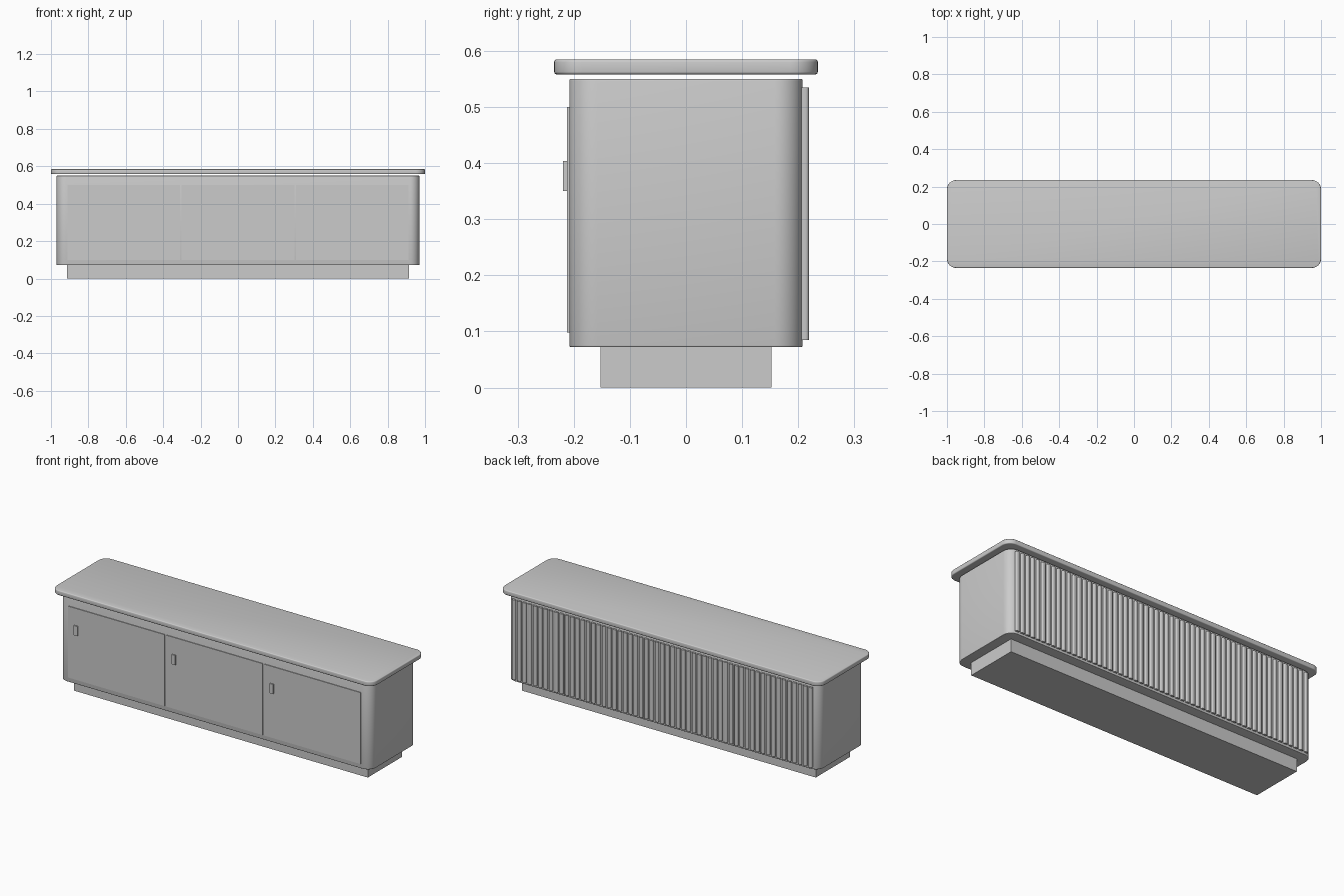
import bpy, bmesh, math

if "Cube" in bpy.data.objects:
    bpy.data.objects.remove(bpy.data.objects["Cube"])

mat = bpy.data.materials.new("light_grey")
mat.diffuse_color = (0.6, 0.6, 0.6, 1)
mat.use_nodes = True
mat.node_tree.nodes["Principled BSDF"].inputs["Base Color"].default_value = mat.diffuse_color


def finish(name, bm, smooth=True):
    me = bpy.data.meshes.new(name)
    bm.to_mesh(me)
    bm.free()
    me.materials.append(mat)
    ob = bpy.data.objects.new(name, me)
    bpy.context.collection.objects.link(ob)
    if smooth:
        bpy.ops.object.select_all(action='DESELECT')
        ob.select_set(True)
        bpy.context.view_layer.objects.active = ob
        bpy.ops.object.shade_smooth_by_angle(angle=math.radians(35))
    return ob


def add_box(bm, x0, x1, y0, y1, z0, z1):
    verts = bmesh.ops.create_cube(bm, size=1)["verts"]
    for v in verts:
        v.co.x = x0 if v.co.x < 0 else x1
        v.co.y = y0 if v.co.y < 0 else y1
        v.co.z = z0 if v.co.z < 0 else z1
    return verts


def box(name, *dims):
    bm = bmesh.new()
    add_box(bm, *dims)
    return finish(name, bm, False)


def rounded_slab(name, hx, hy, z0, z1, radius, edge):
    bm = bmesh.new()
    add_box(bm, -hx, hx, -hy, hy, z0, z1)
    # round the vertical corners, then soften the top and bottom rims
    upright = [e for e in bm.edges if abs(e.verts[0].co.z - e.verts[1].co.z) > 1e-4]
    bmesh.ops.bevel(bm, geom=upright, offset=radius, segments=10, profile=0.5, affect='EDGES')
    rims = [e for e in bm.edges if abs(e.verts[0].co.z - e.verts[1].co.z) < 1e-5
            and any(abs(f.normal.z) > 0.9 for f in e.link_faces)]
    bmesh.ops.bevel(bm, geom=rims, offset=edge, segments=3, profile=0.5, affect='EDGES')
    return finish(name, bm)


# plinth, cabinet and floating top
box("plinth", -0.915, 0.915, -0.152, 0.152, 0, 0.073)
rounded_slab("cabinet_body", 0.97, 0.208, 0.072, 0.55, 0.05, 0.003)
rounded_slab("table_top", 1.0, 0.235, 0.558, 0.585, 0.05, 0.005)

# three doors with handles on the left
for i in range(3):
    x = -0.915 + 0.61 * i
    box(f"door_{i + 1}", x + 0.004, x + 0.606, -0.212, -0.2, 0.098, 0.50)
    box(f"door_handle_{i + 1}", x + 0.045, x + 0.067, -0.219, -0.21, 0.35, 0.404)

# row of rounded vertical slats on the back
bm = bmesh.new()
count, pitch = 57, 0.033
for i in range(count):
    x = (i - (count - 1) / 2) * pitch
    verts = add_box(bm, x - 0.011, x + 0.011, 0.2, 0.219, 0.085, 0.535)
    edges = {e for v in verts for e in v.link_edges
             if all(w.co.y > 0.21 for w in e.verts)
             and abs(e.verts[0].co.z - e.verts[1].co.z) > 0.1}
    bmesh.ops.bevel(bm, geom=list(edges), offset=0.006, segments=3, profile=0.5, affect='EDGES')
finish("back_slats", bm)
